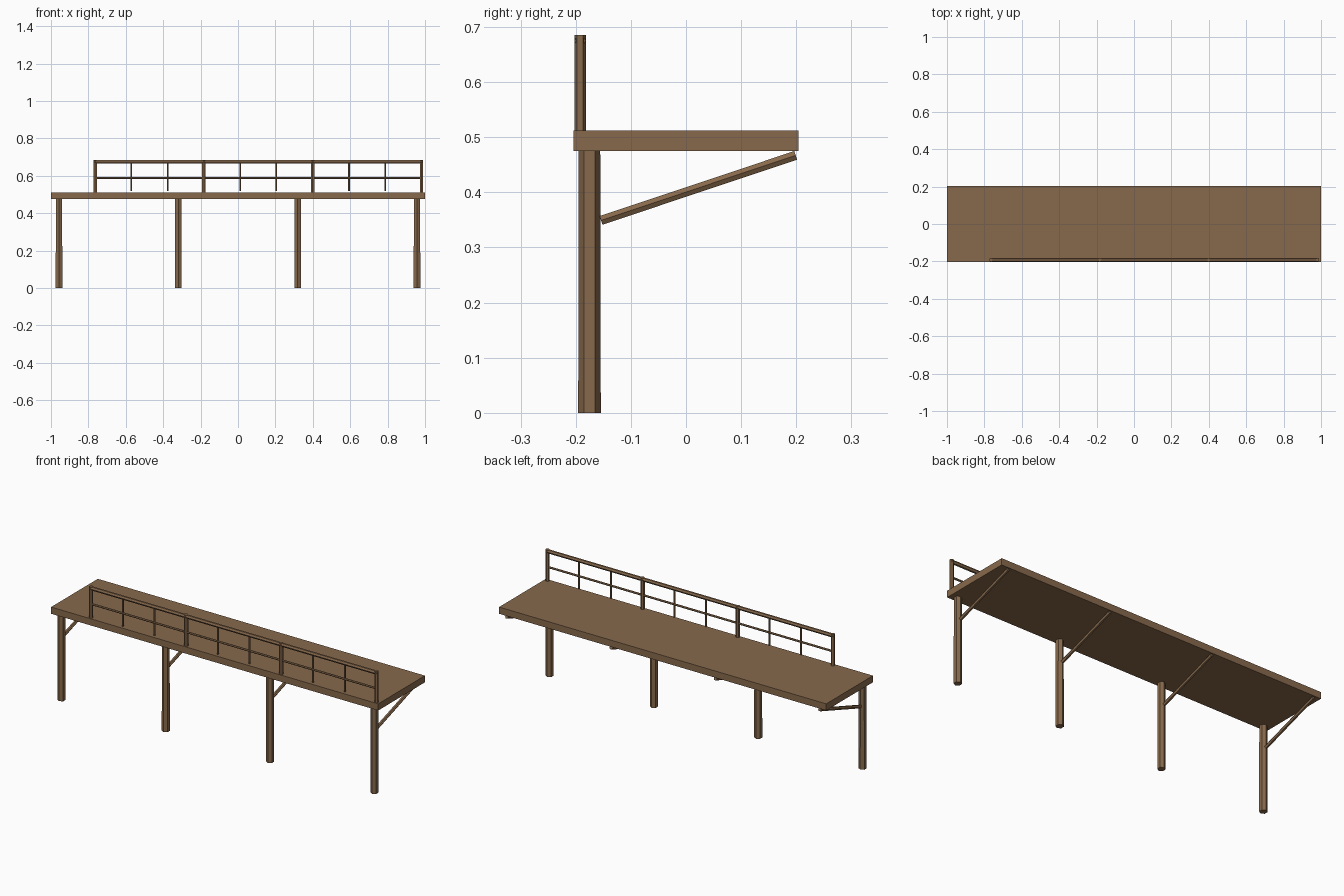
import bpy, bmesh, math
from mathutils import Vector, Matrix

if "Cube" in bpy.data.objects:
    bpy.data.objects.remove(bpy.data.objects["Cube"])

wood = bpy.data.materials.new("weathered_brown_wood")
wood.diffuse_color = (0.245, 0.142, 0.072, 1)
wood.use_nodes = True
wood.node_tree.nodes["Principled BSDF"].inputs["Base Color"].default_value = wood.diffuse_color


def finish(name, bm):
    mesh = bpy.data.meshes.new(name)
    bmesh.ops.recalc_face_normals(bm, faces=bm.faces)
    bm.to_mesh(mesh)
    bm.free()
    mesh.materials.append(wood)
    obj = bpy.data.objects.new(name, mesh)
    bpy.context.collection.objects.link(obj)
    return obj


def box(name, lo, hi):
    bm = bmesh.new()
    lo, hi = Vector(lo), Vector(hi)
    bmesh.ops.create_cube(bm, size=1, matrix=Matrix.Translation((lo + hi) / 2)
                          @ Matrix.Diagonal((*(hi - lo), 1)))
    return finish(name, bm)


def pole(name, a, b, r1, r2, corner):
    """Six-sided pole from a to b, with one corner pointing along 'corner'."""
    a, b = Vector(a), Vector(b)
    axis = (b - a).normalized()
    u = Vector(corner)
    u = (u - axis * u.dot(axis)).normalized()
    v = axis.cross(u)
    bm = bmesh.new()
    rings = []
    for centre, r in ((a, r1), (b, r2)):
        rings.append([bm.verts.new(centre + r * (math.cos(t) * u + math.sin(t) * v))
                      for t in (i * math.pi / 3 for i in range(6))])
    for i in range(6):
        j = (i + 1) % 6
        bm.faces.new((rings[0][i], rings[0][j], rings[1][j], rings[1][i]))
    bm.faces.new(rings[0][::-1])
    bm.faces.new(rings[1])
    return finish(name, bm)


Y, X = (0, 1, 0), (1, 0, 0)

# Walkway deck
box("deck", (-1, -0.204, 0.475), (1, 0.204, 0.512))

# Supporting posts with diagonal braces to the far deck edge
for x in (-0.957, -0.319, 0.319, 0.957):
    pole("support_post", (x, -0.175, 0), (x, -0.175, 0.476), 0.0205, 0.0195, Y)
    pole("diagonal_brace", (x, -0.154, 0.349), (x, 0.199, 0.467), 0.0095, 0.0095, X)

# Railing: every third upright is a thick post, the others are thin balusters
ry = -0.192
for i in range(10):
    x = -0.764 + i * 0.1939
    if i % 3 == 0:
        pole("railing_post", (x, ry, 0.51), (x, ry, 0.685), 0.0105, 0.0105, Y)
    else:
        pole("railing_baluster", (x, ry, 0.518), (x, ry, 0.675), 0.005, 0.005, Y)

# Handrail and middle rail
pole("top_rail", (-0.77, ry, 0.675), (0.987, ry, 0.675), 0.0105, 0.0105, Y)
pole("middle_rail", (-0.764, ry, 0.588), (0.981, ry, 0.588), 0.0055, 0.0055, Y)
